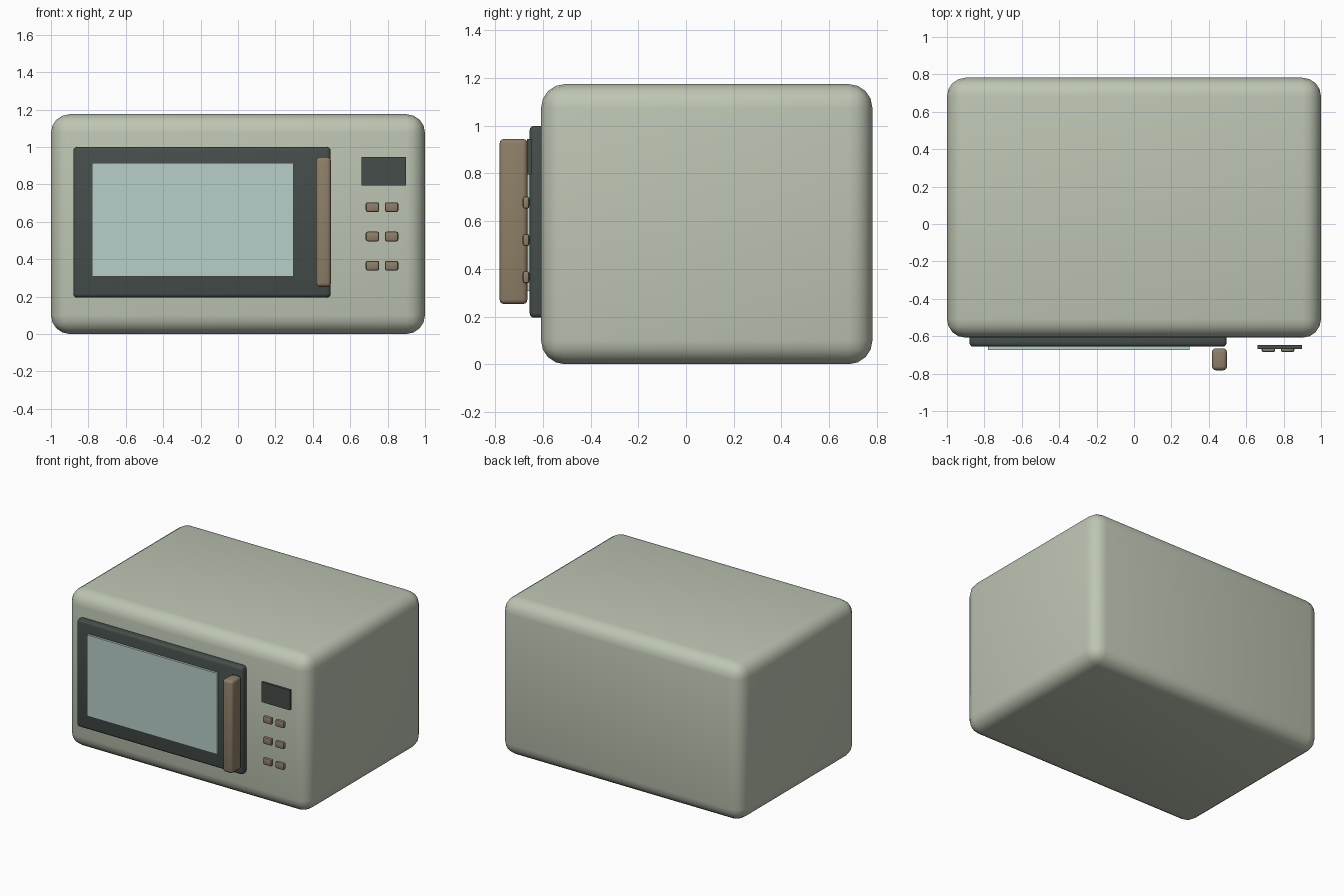
import bpy
import math

if "Cube" in bpy.data.objects:
    bpy.data.objects.remove(bpy.data.objects["Cube"])


def material(name, color):
    m = bpy.data.materials.new(name)
    m.diffuse_color = (*color, 1)
    m.use_nodes = True
    m.node_tree.nodes["Principled BSDF"].inputs["Base Color"].default_value = m.diffuse_color
    return m


SAGE = material("sage", (0.51, 0.56, 0.45))
DARK = material("charcoal", (0.06, 0.075, 0.07))
GLASS = material("pale_glass", (0.48, 0.62, 0.59))
BROWN = material("brown", (0.27, 0.21, 0.14))


def box(name, x, y, z, mat, bevel=0.0, segments=3):
    """Box from (min, max) extents per axis, with optional rounded edges."""
    bpy.ops.mesh.primitive_cube_add(
        size=1, location=[(a + b) / 2 for a, b in (x, y, z)])
    ob = bpy.context.object
    ob.name = name
    ob.scale = [b - a for a, b in (x, y, z)]
    bpy.ops.object.transform_apply(location=False, rotation=False, scale=True)
    ob.data.materials.append(mat)
    if bevel:
        mod = ob.modifiers.new("rounding", 'BEVEL')
        mod.width = bevel
        mod.segments = segments
        bpy.ops.object.modifier_apply(modifier=mod.name)
        bpy.ops.object.shade_smooth_by_angle(angle=math.radians(40))
    return ob


# Rounded oven housing
box("housing", (-1, 1), (-0.608, 0.782), (0, 1.175), SAGE, 0.1, 4)

# Door frame, window and handle
box("door", (-0.88, 0.495), (-0.656, -0.59), (0.195, 1.0), DARK, 0.02)
box("door_window", (-0.78, 0.297), (-0.673, -0.645), (0.307, 0.914), GLASS)
box("door_handle", (0.417, 0.497), (-0.782, -0.665), (0.252, 0.945), BROWN, 0.02)

# Control panel: display and two columns of buttons
box("display", (0.66, 0.897), (-0.667, -0.648), (0.795, 0.945), DARK)
for row, z in enumerate((0.678, 0.521, 0.365)):
    for col, x in enumerate((0.719, 0.821)):
        box(f"button_{row}_{col}", (x - 0.036, x + 0.036), (-0.685, -0.657),
            (z - 0.026, z + 0.026), BROWN, 0.01, 2)
